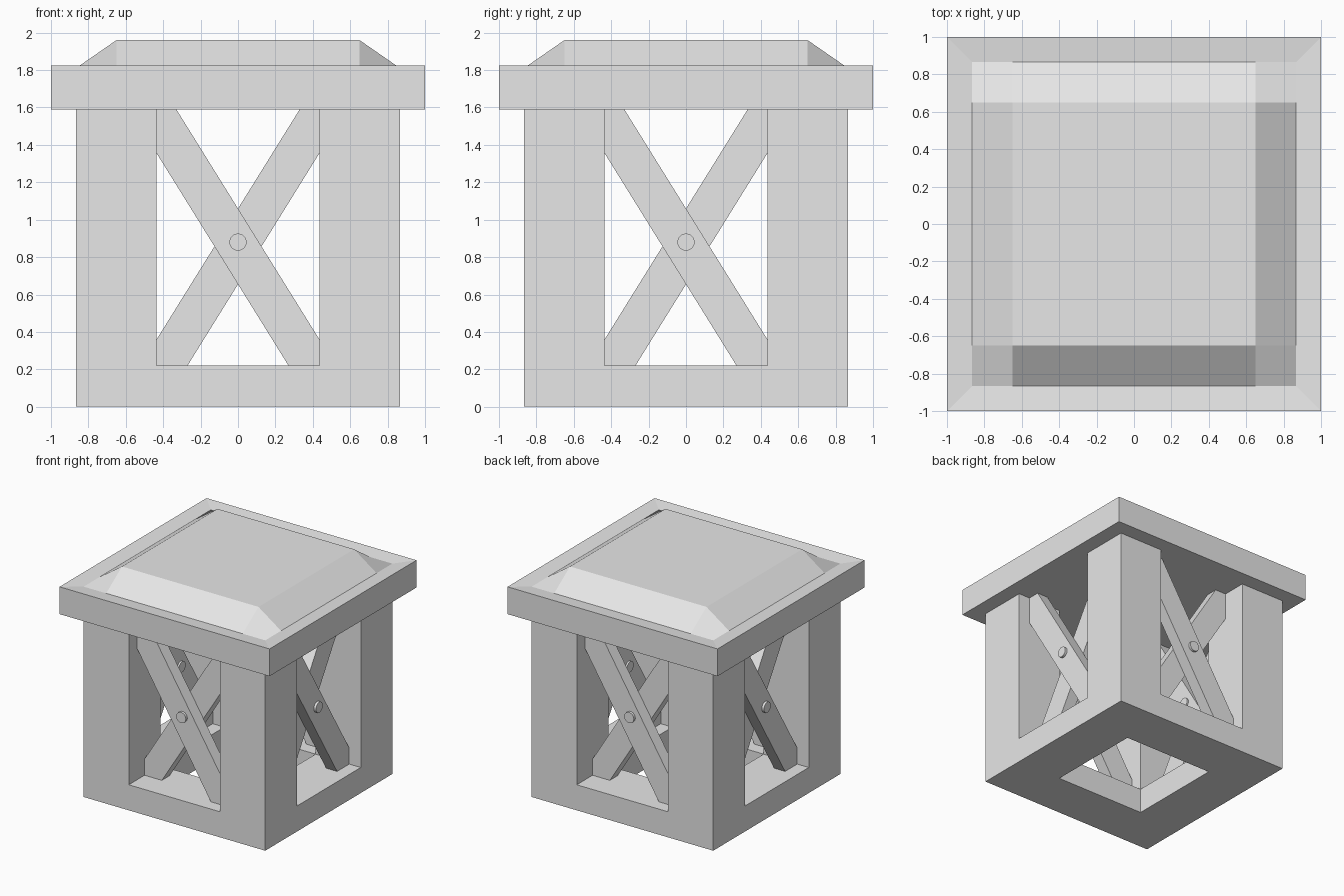
import bpy, bmesh
from math import pi
from mathutils import Matrix, Vector

cube = bpy.data.objects.get("Cube")
if cube:
    bpy.data.objects.remove(cube)

GREY = (0.8, 0.8, 0.8, 1)
mat = bpy.data.materials.new("light_grey")
mat.use_nodes = True
mat.diffuse_color = GREY
mat.node_tree.nodes["Principled BSDF"].inputs["Base Color"].default_value = GREY

OUTER, INNER = 0.865, 0.435      # post faces
FLOOR, TOP = 0.22, 1.59          # base bar top, post top
RIM, LIP, CROWN = 1.825, 1.811, 1.96
FLAT = 0.65                      # half width of the flat lid top
MID = (OUTER + INNER) / 2


def finish(name, bm):
    bmesh.ops.remove_doubles(bm, verts=bm.verts[:], dist=0.0005)
    bmesh.ops.recalc_face_normals(bm, faces=bm.faces[:])
    mesh = bpy.data.meshes.new(name)
    bm.to_mesh(mesh)
    bm.free()
    mesh.materials.append(mat)
    obj = bpy.data.objects.new(name, mesh)
    bpy.context.collection.objects.link(obj)
    return obj


def face(bm, points, turn=None):
    turn = turn or Matrix.Identity(3)
    return bm.faces.new([bm.verts.new(turn @ Vector(p)) for p in points])


def raise_faces(bm, faces, height):
    """Extrude faces upward and return the new top faces."""
    out = bmesh.ops.extrude_face_region(bm, geom=faces)["geom"]
    verts = [g for g in out if isinstance(g, bmesh.types.BMVert)]
    bmesh.ops.translate(bm, verts=verts, vec=(0, 0, height))
    return [g for g in out if isinstance(g, bmesh.types.BMFace)]


# Frame: square base ring with four corner posts
bm = bmesh.new()
marks = (-OUTER, -INNER, INNER, OUTER)
for i in range(3):
    for j in range(3):
        if (i, j) != (1, 1):
            x0, x1, y0, y1 = marks[i], marks[i + 1], marks[j], marks[j + 1]
            face(bm, [(x0, y0, 0), (x1, y0, 0), (x1, y1, 0), (x0, y1, 0)])
bmesh.ops.remove_doubles(bm, verts=bm.verts[:], dist=0.0005)
ring_top = raise_faces(bm, bm.faces[:], FLOOR)
corners = [f for f in ring_top
           if min(abs(c) for c in f.calc_center_median()[:2]) > INNER]
raise_faces(bm, corners, TOP - FLOOR)
left_over = [f for f in corners if f.is_valid]
if left_over:
    bmesh.ops.delete(bm, geom=left_over, context="FACES_ONLY")
finish("post_frame", bm)

# Lid: slab, inward sloping rim and raised centre, one quarter at a time
bm = bmesh.new()
for k in range(4):
    turn = Matrix.Rotation(k * pi / 2, 3, "Z")
    face(bm, [(-1, -1, TOP), (1, -1, TOP), (1, -1, RIM), (-1, -1, RIM)], turn)
    face(bm, [(-1, -1, RIM), (1, -1, RIM), (OUTER, -OUTER, LIP),
              (FLAT, -OUTER, LIP), (-FLAT, -OUTER, LIP),
              (-OUTER, -OUTER, LIP)], turn)
    face(bm, [(-FLAT, -OUTER, LIP), (FLAT, -OUTER, LIP),
              (FLAT, -FLAT, CROWN), (-FLAT, -FLAT, CROWN)], turn)
    face(bm, [(FLAT, -OUTER, LIP), (OUTER, -OUTER, LIP),
              (OUTER, -FLAT, LIP), (FLAT, -FLAT, CROWN)], turn)
for half, z in ((1, TOP), (FLAT, CROWN)):
    face(bm, [(-half, -half, z), (half, -half, z), (half, half, z), (-half, half, z)])
finish("lid", bm)


# Cross braces: a clipped diagonal board, mirrored for the inner one
def board(name, side, y_front, y_back, turn):
    outline = [(-INNER, TOP), (-INNER, 1.355), (0.27, FLOOR),
               (INNER, FLOOR), (INNER, 0.36), (-0.33, TOP)]
    bm = bmesh.new()
    front = [(side * x, y_front, z) for x, z in outline]
    back = [(side * x, y_back, z) for x, z in outline]
    face(bm, front, turn)
    face(bm, back, turn)
    for a in range(len(outline)):
        b = (a + 1) % len(outline)
        face(bm, [front[a], front[b], back[b], back[a]], turn)
    finish(name, bm)


for k, where in enumerate(("front", "left", "back", "right")):
    turn = Matrix.Rotation(k * pi / 2, 3, "Z")
    board(where + "_outer_brace", 1, -MID - 0.105, -MID, turn)
    board(where + "_inner_brace", -1, -MID, -MID + 0.105, turn)
    # Bolt through the crossing
    bm = bmesh.new()
    place = (turn.to_4x4() @ Matrix.Translation((0, -MID - 0.003, 0.88))
             @ Matrix.Rotation(pi / 2, 4, "X"))
    bmesh.ops.create_cone(bm, cap_ends=True, segments=24, radius1=0.046,
                          radius2=0.046, depth=0.245, matrix=place)
    bolt = finish(where + "_bolt", bm)
    bpy.ops.object.select_all(action="DESELECT")
    bolt.select_set(True)
    bpy.context.view_layer.objects.active = bolt
    bpy.ops.object.shade_smooth_by_angle()
